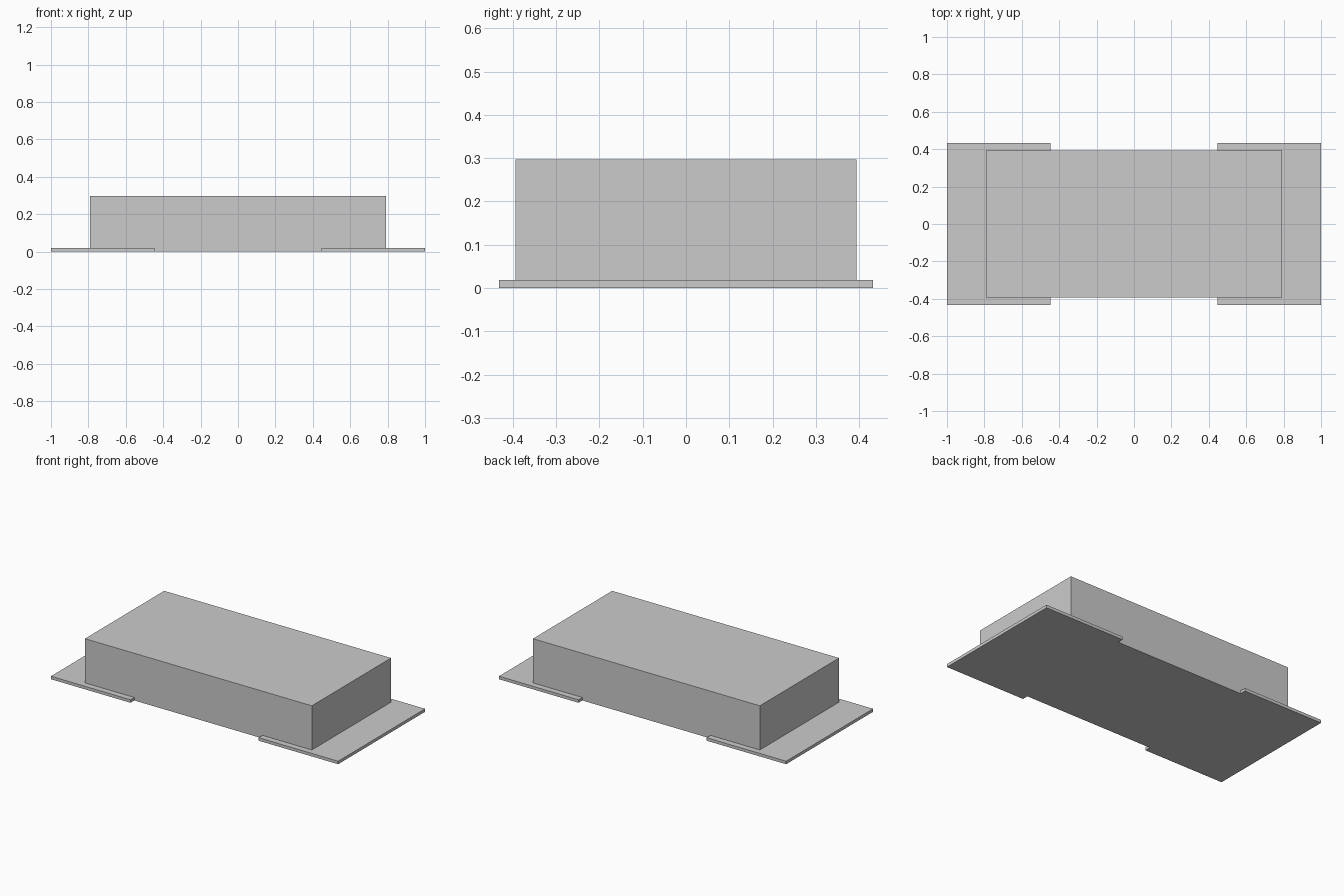
import bpy

# Remove the default cube
cube = bpy.data.objects.get("Cube")
if cube:
    bpy.data.objects.remove(cube, do_unlink=True)


def make_material(name, color):
    mat = bpy.data.materials.new(name)
    mat.use_nodes = True
    mat.diffuse_color = color
    mat.node_tree.nodes["Principled BSDF"].inputs["Base Color"].default_value = color
    return mat


def make_box(name, center, size, mat):
    bpy.ops.mesh.primitive_cube_add(size=1, location=center)
    obj = bpy.context.object
    obj.name = name
    obj.scale = size
    bpy.ops.object.transform_apply(location=False, rotation=False, scale=True)
    obj.data.materials.append(mat)
    return obj


grey = make_material("plain grey", (0.6, 0.6, 0.6, 1))

# Main block
body_height = 0.297
make_box("body", (0, 0, body_height / 2), (1.58, 0.788, body_height), grey)

# Thin end plates, flush with the underside of the block
pad_inner, pad_outer, pad_height = 0.446, 1.0, 0.019
for side, name in ((1, "left_end_plate"), (-1, "right_end_plate")):
    make_box(name, (side * (pad_inner + pad_outer) / 2, 0, pad_height / 2),
             (pad_outer - pad_inner, 0.864, pad_height), grey)
